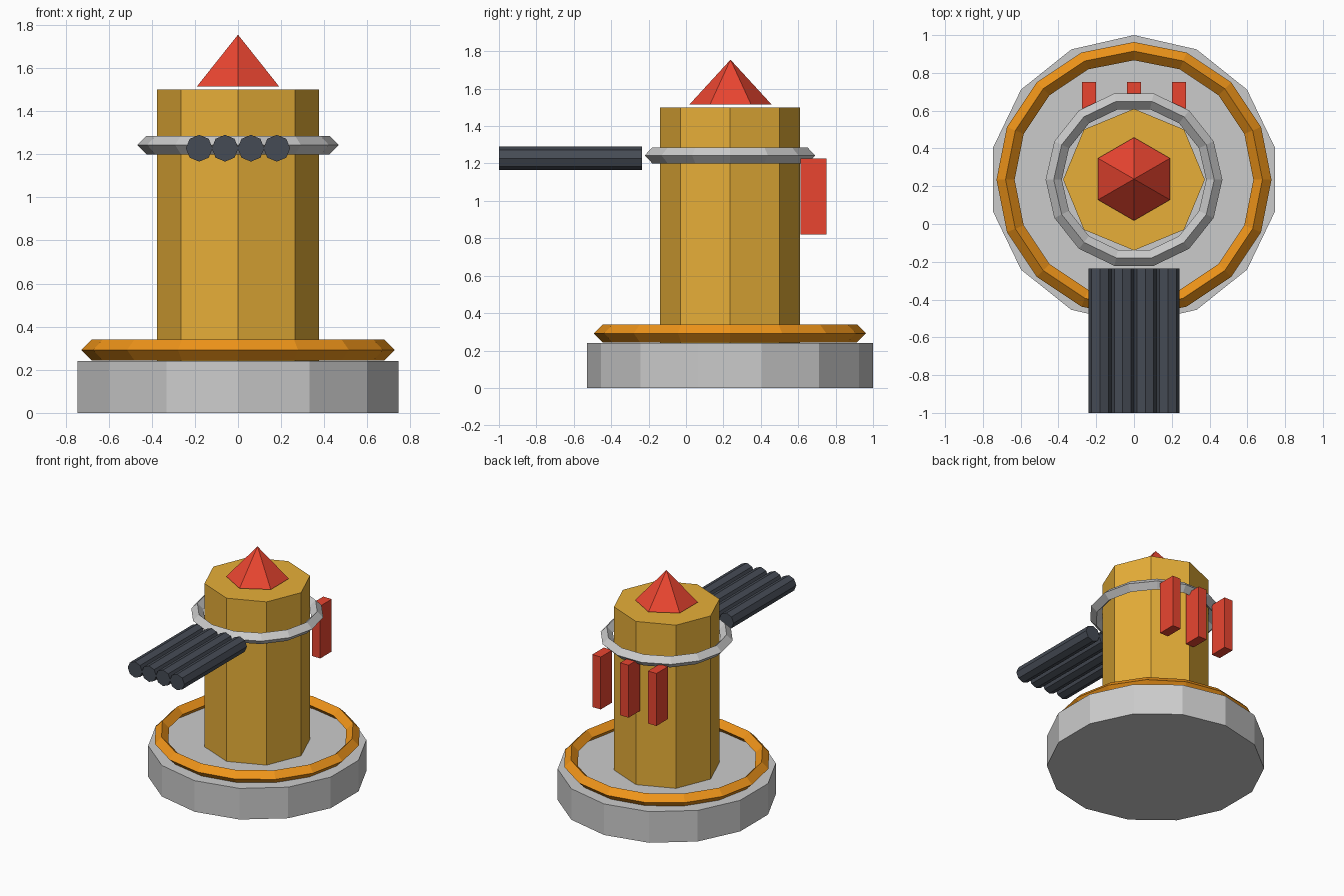
import bpy
from math import pi

if "Cube" in bpy.data.objects:
    bpy.data.objects.remove(bpy.data.objects["Cube"])

CY = 0.235  # turret axis in y


def material(name, r, g, b):
    m = bpy.data.materials.new(name)
    m.diffuse_color = (r, g, b, 1)
    m.use_nodes = True
    m.node_tree.nodes["Principled BSDF"].inputs["Base Color"].default_value = m.diffuse_color
    return m


orange = material("orange", 0.87, 0.30, 0.01)
yellow = material("yellow", 0.80, 0.43, 0.04)
red = material("red", 0.82, 0.06, 0.03)
gunmetal = material("gunmetal", 0.06, 0.07, 0.09)


def finish(name, mat=None):
    ob = bpy.context.object
    ob.name = name
    if mat:
        ob.data.materials.append(mat)
    return ob


def prism(name, sides, radius, z0, z1, mat=None):
    bpy.ops.mesh.primitive_cylinder_add(vertices=sides, radius=radius, depth=z1 - z0,
                                        location=(0, CY, (z0 + z1) / 2))
    return finish(name, mat)


def ring(name, segments, major, minor, z, mat=None):
    # diamond-section ring
    bpy.ops.mesh.primitive_torus_add(major_segments=segments, minor_segments=4,
                                     major_radius=major, minor_radius=minor,
                                     location=(0, CY, z))
    return finish(name, mat)


# base, column and their rings
prism("base", 14, 0.765, 0, 0.24)
ring("base_ring", 16, 0.68, 0.048, 0.292, orange)
prism("column", 8, 0.375, 0.24, 1.5, yellow)
ring("collar_ring", 14, 0.425, 0.043, 1.243)

# pointed cap, floating just above the column
bpy.ops.mesh.primitive_cone_add(vertices=6, radius1=0.22, radius2=0, depth=0.24,
                                location=(0, CY + 0.003, 1.635))
finish("cap", red)

# row of four barrels pointing forward
for i in range(4):
    bpy.ops.mesh.primitive_cylinder_add(vertices=8, radius=0.062, depth=0.764,
                                        location=(-0.18 + 0.12 * i, -0.618, 1.228),
                                        rotation=(pi / 2, 0, 0))
    finish(f"barrel_{i + 1}", gunmetal)

# three upright blocks at the back
for i in range(3):
    bpy.ops.mesh.primitive_cube_add(size=1, location=(0.238 * (i - 1), 0.682, 1.023))
    ob = finish(f"rear_block_{i + 1}", red)
    ob.scale = (0.072, 0.14, 0.405)
